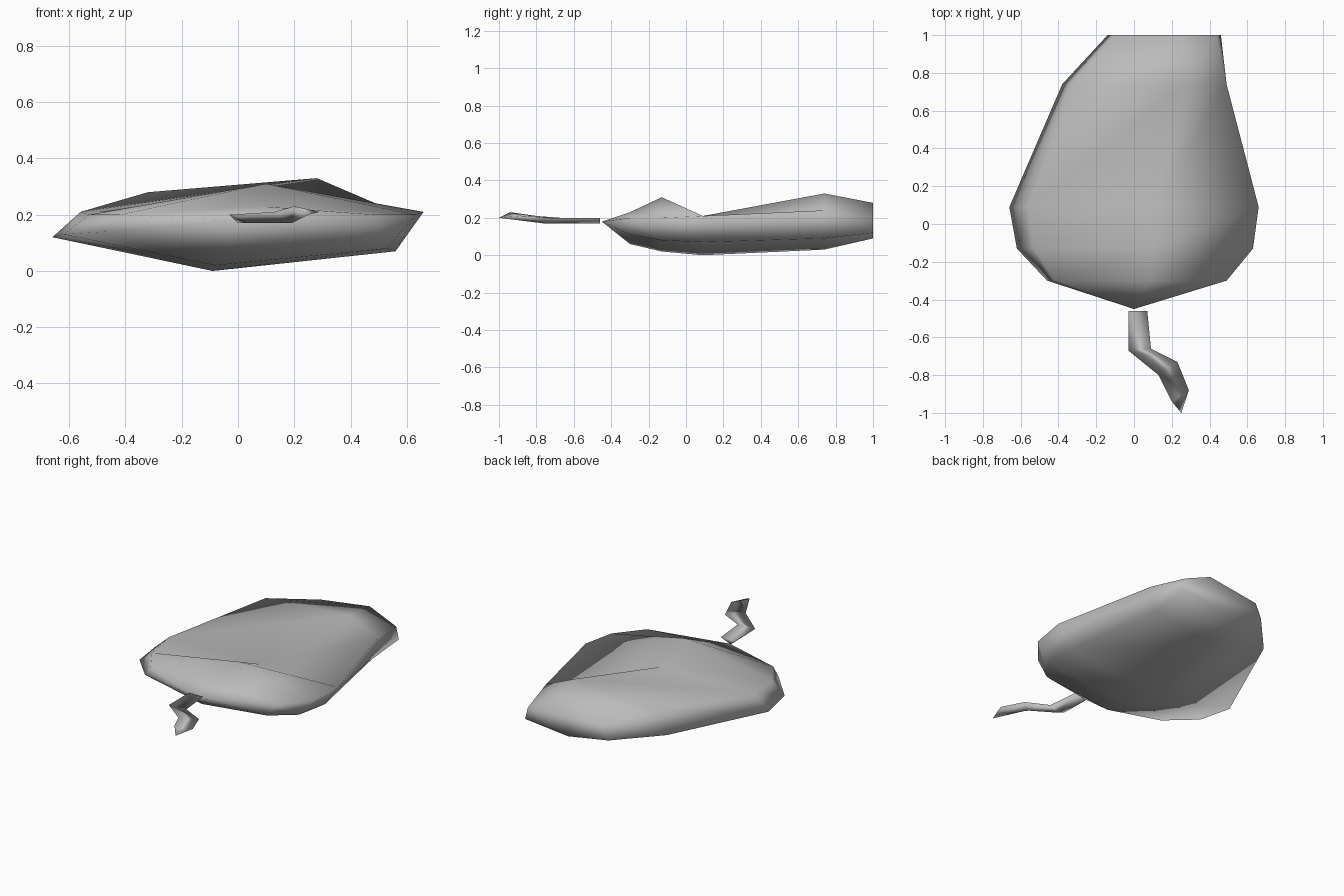
import bpy
import bmesh

default_cube = bpy.data.objects.get("Cube")
if default_cube:
    bpy.data.objects.remove(default_cube, do_unlink=True)

# One plain grey for everything
grey = bpy.data.materials.new("plain_grey")
grey.use_nodes = True
grey_value = (0.5, 0.5, 0.5, 1)
grey.diffuse_color = grey_value
grey.node_tree.nodes["Principled BSDF"].inputs["Base Color"].default_value = grey_value


def loft(name, rings, start_point=None):
    """Skin a row of rings with triangles and close both ends."""
    mesh_data = bpy.data.meshes.new(name)
    bm = bmesh.new()
    loops = [[bm.verts.new(point) for point in ring] for ring in rings]
    count = len(loops[0])

    # Each quad is split from one corner to the next ring's following corner
    for near, far in zip(loops, loops[1:]):
        for k in range(count):
            following = (k + 1) % count
            bm.faces.new((near[k], near[following], far[following]))
            bm.faces.new((near[k], far[following], far[k]))

    # The front end is either a pointed fan or a flat cap
    if start_point:
        apex = bm.verts.new(start_point)
        for k in range(count):
            bm.faces.new((apex, loops[0][(k + 1) % count], loops[0][k]))
    else:
        bm.faces.new(loops[0])
    bm.faces.new(loops[-1])

    bmesh.ops.recalc_face_normals(bm, faces=bm.faces[:])
    for face in bm.faces:
        face.smooth = True
    bm.to_mesh(mesh_data)
    bm.free()
    mesh_data.materials.append(grey)
    part = bpy.data.objects.new(name, mesh_data)
    bpy.context.collection.objects.link(part)
    return part


def section(y, *outline):
    """Place an upright outline of (x, z) points at a distance along the body."""
    return [(x, y, z) for x, z in outline]


# Flattened body: outer edge, upper edge, crest, far edge, lower edge, keel
body_sections = [
    section(-.3, (-.46, .14), (-.42, .2), (.08, .23), (.49, .2), (.42, .11), (-.05, .06)),
    section(-.13, (-.62, .13), (-.53, .2), (.1, .31), (.63, .2), (.53, .08), (-.08, .02)),
    section(.09, (-.66, .12), (-.56, .21), (.1, .21), (.66, .21), (.56, .07), (-.09, 0)),
    section(.74, (-.38, .14), (-.32, .28), (.28, .33), (.49, .24), (.45, .09), (.05, .03)),
    section(1, (-.14, .14), (-.1, .23), (.25, .28), (.44, .2), (.46, .12), (.15, .09)),
]
loft("body", body_sections, start_point=(0, -.45, .18))

# Crooked three-sided stalk: left edge, right edge, underside
stalk_sections = [
    [(-.03, -.46, .2), (.07, -.46, .2), (0, -.46, .17)],
    [(-.03, -.67, .2), (.09, -.66, .2), (.03, -.66, .17)],
    [(.13, -.8, .21), (.23, -.73, .2), (.19, -.76, .17)],
    [(.2, -.94, .23), (.29, -.88, .21), (.25, -1, .2)],
]
loft("stalk", stalk_sections)
